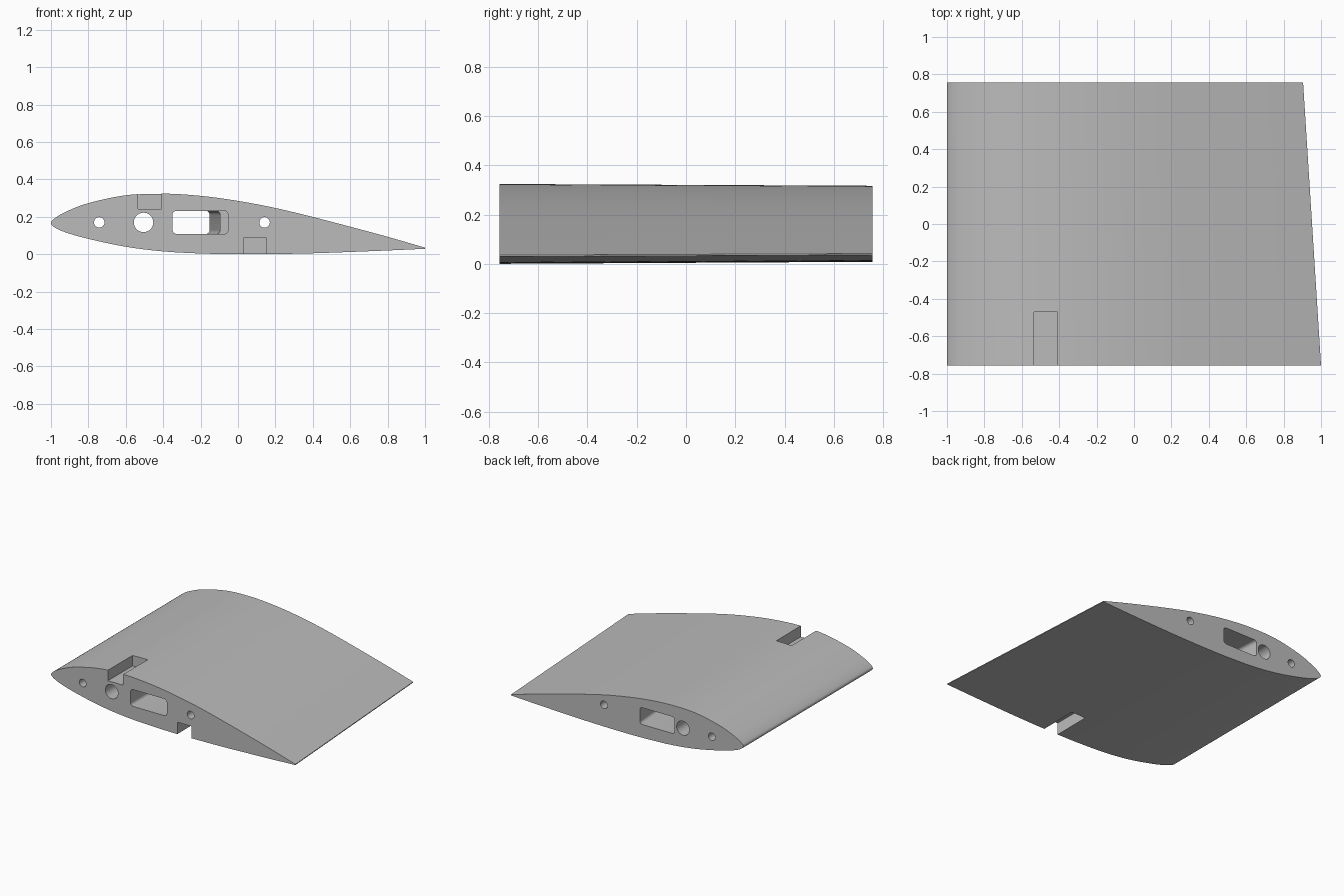
import bpy, bmesh, math
from mathutils import Vector

if "Cube" in bpy.data.objects:
    bpy.data.objects.remove(bpy.data.objects["Cube"], do_unlink=True)

HALF_SPAN = 0.757
TAPER = 0.952
MID_Z = 0.17

grey = bpy.data.materials.new("light grey")
grey.use_nodes = True
colour = (0.5, 0.5, 0.5, 1)
grey.diffuse_color = colour
grey.node_tree.nodes["Principled BSDF"].inputs["Base Color"].default_value = colour


def loft(name, front, back, y0, y1):
    """Closed solid between two matching (x, z) outlines."""
    bm = bmesh.new()
    a = [bm.verts.new((x, y0, z)) for x, z in front]
    b = [bm.verts.new((x, y1, z)) for x, z in back]
    n = len(a)
    bm.faces.new(a)
    bm.faces.new(b[::-1])
    for i in range(n):
        j = (i + 1) % n
        bm.faces.new((a[i], b[i], b[j], a[j]))
    bmesh.ops.recalc_face_normals(bm, faces=bm.faces)
    mesh = bpy.data.meshes.new(name)
    bm.to_mesh(mesh)
    bm.free()
    mesh.materials.append(grey)
    obj = bpy.data.objects.new(name, mesh)
    bpy.context.collection.objects.link(obj)
    return obj


def smooth_outline(points, steps=6):
    """Catmull-Rom curve through the points."""
    p = [Vector(q) for q in points]
    p = [2 * p[0] - p[1]] + p + [2 * p[-1] - p[-2]]
    out = []
    for a, b, c, d in zip(p, p[1:], p[2:], p[3:]):
        for k in range(steps):
            t = k / steps
            out.append(0.5 * (2 * b + (c - a) * t + (2 * a - 5 * b + 4 * c - d) * t**2
                              + (3 * b - a - 3 * c + d) * t**3))
    return out + [p[-2]]


def rounded_box(x0, x1, z0, z1, r, steps=6):
    pts = []
    corners = [(x1 - r, z1 - r), (x0 + r, z1 - r), (x0 + r, z0 + r), (x1 - r, z0 + r)]
    for q, (cx, cz) in enumerate(corners):
        for k in range(steps + 1):
            a = math.pi / 2 * (q + k / steps)
            pts.append((cx + r * math.cos(a), cz + r * math.sin(a)))
    return pts


def circle(x, z, r, n=40):
    return [(x + r * math.cos(2 * math.pi * k / n), z + r * math.sin(2 * math.pi * k / n))
            for k in range(n)]


def box(x0, x1, z0, z1):
    return [(x0, z0), (x1, z0), (x1, z1), (x0, z1)]


# Tapered wing body, trailing edge over the top to the nose and back below
section = smooth_outline([
    (1, 0.035), (0.8, 0.093), (0.6, 0.147), (0.4, 0.199), (0.2, 0.247), (0, 0.285),
    (-0.2, 0.312), (-0.4, 0.324), (-0.6, 0.315), (-0.8, 0.273), (-0.92, 0.227),
    (-0.98, 0.192), (-1, 0.167), (-0.98, 0.143), (-0.92, 0.116), (-0.8, 0.082),
    (-0.6, 0.04), (-0.4, 0.015), (-0.2, 0.004), (0, 0), (0.2, 0.001), (0.4, 0.005),
    (0.6, 0.012), (0.8, 0.02), (1, 0.029)])
tip = [(-1 + (p.x + 1) * TAPER, MID_Z + (p.y - MID_Z) * TAPER) for p in section]
wing = loft("wing_section", section, tip, -HALF_SPAN, HALF_SPAN)

cutters = []


def cutter(name, front, back=None, y0=-0.8, y1=0.8):
    cutters.append(loft(name, front, back or front, y0, y1))


# Round bores running the full span
for name, x, r in (("nose_bore", -0.742, 0.028), ("spar_bore", -0.505, 0.052),
                   ("rear_bore", 0.142, 0.028)):
    cutter(name, circle(x, MID_Z, r))

# Rectangular duct: straight front half, slanted rear half set to one side
cutter("duct_front", rounded_box(-0.35, -0.053, 0.108, 0.232, 0.022), y1=0)
cutter("duct_rear", rounded_box(-0.39, -0.095, 0.108, 0.232, 0.022),
       rounded_box(-0.44, -0.155, 0.108, 0.232, 0.022), y0=-0.002)

# Open notches at the front end, above and below
cutter("top_notch", box(-0.535, -0.41, 0.243, 0.5), y1=-0.47)
cutter("bottom_notch", box(0.033, 0.15, -0.2, 0.088), y1=-0.47)

bpy.context.view_layer.objects.active = wing
wing.select_set(True)
for c in cutters:
    m = wing.modifiers.new(c.name, "BOOLEAN")
    m.operation = "DIFFERENCE"
    m.solver = "EXACT"
    m.object = c
    bpy.ops.object.modifier_apply(modifier=m.name)
    bpy.data.objects.remove(c, do_unlink=True)

bpy.ops.object.shade_smooth_by_angle(angle=math.radians(30))
